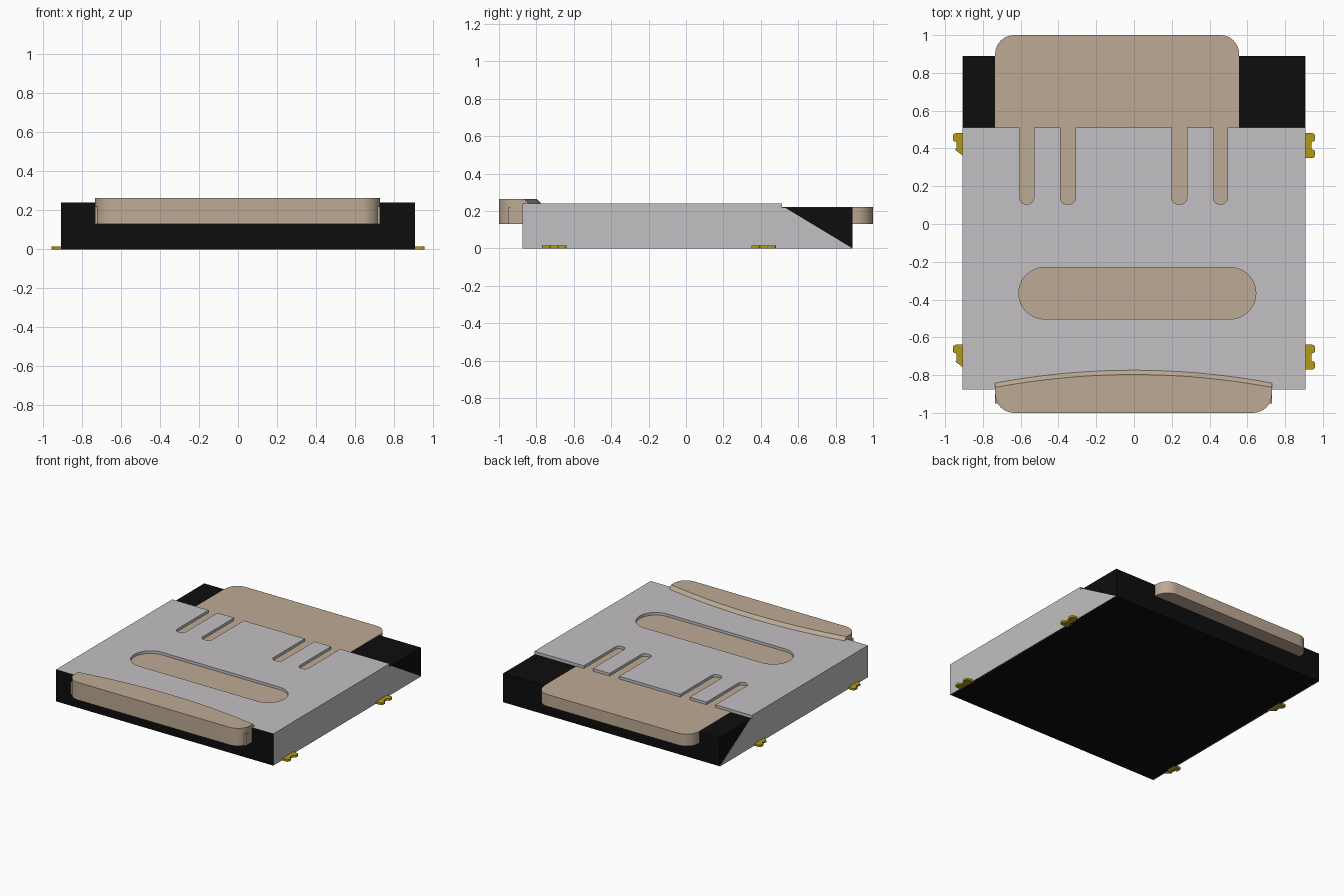
import bpy, bmesh, math
from mathutils import Vector

cube = bpy.data.objects.get("Cube")
if cube:
    bpy.data.objects.remove(cube, do_unlink=True)


def material(name, rgb):
    m = bpy.data.materials.new(name)
    m.use_nodes = True
    m.diffuse_color = (*rgb, 1)
    m.node_tree.nodes["Principled BSDF"].inputs["Base Color"].default_value = (*rgb, 1)
    return m


BLACK = material("black plastic", (0.004, 0.004, 0.004))
STEEL = material("brushed steel", (0.54, 0.53, 0.54))
TAN = material("tan card", (0.51, 0.40, 0.30))
GOLD = material("gold contact", (0.45, 0.32, 0.008))


def outline(corners, steps=8):
    """Square corners (x, y, optional radius) become a rounded outline."""
    pts, n = [], len(corners)
    for i, c in enumerate(corners):
        p = Vector(c[:2])
        r = c[2] if len(c) > 2 else 0
        if not r:
            pts.append(p)
            continue
        d1 = (Vector(corners[i - 1][:2]) - p).normalized()
        d2 = (Vector(corners[(i + 1) % n][:2]) - p).normalized()
        centre = p + r * (d1 + d2)
        for k in range(steps + 1):
            t = math.pi / 2 * k / steps
            pts.append(centre - r * (d2 * math.cos(t) + d1 * math.sin(t)))
    return pts


def finish(bm, name, mat, smooth=True):
    bmesh.ops.recalc_face_normals(bm, faces=bm.faces)
    mesh = bpy.data.meshes.new(name)
    bm.to_mesh(mesh)
    bm.free()
    mesh.materials.append(mat)
    ob = bpy.data.objects.new(name, mesh)
    bpy.context.collection.objects.link(ob)
    if smooth:
        bpy.ops.object.select_all(action='DESELECT')
        ob.select_set(True)
        bpy.context.view_layer.objects.active = ob
        bpy.ops.object.shade_smooth_by_angle(angle=math.radians(30))
    return ob


def plate(name, loops, z0, z1, mat, smooth=True):
    """Flat plate from an outline, with any further loops as holes."""
    bm = bmesh.new()
    for pts in loops:
        vs = [bm.verts.new((p[0], p[1], z0)) for p in pts]
        for a, b in zip(vs, vs[1:] + vs[:1]):
            bm.edges.new((a, b))
    bmesh.ops.triangle_fill(bm, edges=bm.edges[:], use_beauty=True, normal=(0, 0, 1))
    top = bmesh.ops.extrude_face_region(bm, geom=bm.faces[:])
    verts = [v for v in top["geom"] if isinstance(v, bmesh.types.BMVert)]
    bmesh.ops.translate(bm, verts=verts, vec=(0, 0, z1 - z0))
    return finish(bm, name, mat, smooth)


def loft(name, levels, mat, smooth=True):
    """Solid through equal-length loops of 3D points."""
    bm = bmesh.new()
    rings = [[bm.verts.new(p) for p in loop] for loop in levels]
    for lo, hi in zip(rings, rings[1:]):
        for i in range(len(lo)):
            bm.faces.new((lo[i - 1], lo[i], hi[i], hi[i - 1]))
    bm.faces.new(rings[0])
    bm.faces.new(rings[-1])
    return finish(bm, name, mat, smooth)


def blacken_front(ob):
    """The front edge of the shell is plastic-coloured."""
    ob.data.materials.append(BLACK)
    for f in ob.data.polygons:
        if f.normal.y < -0.9 and f.center.y < FRONT + 0.01:
            f.material_index = 1


W, FRONT, REAR, LIP = 0.905, -0.875, 0.89, 0.512
SEAT, TOP = 0.217, 0.24

# Plastic body
plate("socket_body", [[(-W, FRONT), (W, FRONT), (W, REAR), (-W, REAR)]], 0, SEAT, BLACK, False)

# Steel cover with four spring slots and one long window
edge = [(-W, FRONT), (W, FRONT), (W, LIP)]
for left, right in ((0.42, 0.495), (0.20, 0.28), (-0.39, -0.31), (-0.605, -0.53)):
    edge += [(right, LIP), (right, 0.105, 0.033), (left, 0.105, 0.033), (left, LIP)]
edge.append((-W, LIP))
window = [(-0.61, -0.503, 0.136), (0.645, -0.503, 0.136),
          (0.645, -0.23, 0.136), (-0.61, -0.23, 0.136)]
blacken_front(plate("steel_cover", [outline(edge), outline(window, 12)], SEAT - 0.003, TOP, STEEL))

# Steel side walls with a sloping rear edge
side = [(FRONT, 0), (REAR, 0), (0.53, SEAT), (LIP, SEAT), (LIP, TOP), (FRONT, TOP)]
for s, label in ((1, "left"), (-1, "right")):
    wall = loft(label + "_side_wall",
                [[(s * x, y, z) for y, z in side] for x in (W - 0.004, W + 0.003)], STEEL, False)
    blacken_front(wall)

# Memory card: narrow rear end, wide front end
card = [(-0.735, -0.95), (0.73, -0.95), (0.73, -0.1), (0.557, 0.05),
        (0.557, 1.0, 0.1), (-0.735, 1.0, 0.1)]
plate("card", [outline(card)], 0.13, 0.22, TAN)


# Raised finger grip with a curved, sloping rear edge
def grip_loop(z, centre_y):
    pts = outline([(-0.735, -0.86), (-0.735, -1.0, 0.1), (0.73, -1.0, 0.1), (0.73, -0.86)])[1:-1]
    for k in range(25):
        u = 1 - k / 12
        pts.append((0.7325 * u - 0.0025, centre_y - 0.068 * u * u))
    return [(p[0], p[1], z) for p in pts]


loft("card_grip", [grip_loop(0.13, -0.772), grip_loop(0.238, -0.772),
                   grip_loop(0.263, -0.797)], TAN)

# Solder contacts with a notched outer end
contact = [(0.89, -0.066), (0.958, -0.066, 0.015), (0.958, -0.022, 0.01), (0.94, -0.022, 0.008),
           (0.94, 0.022, 0.008), (0.958, 0.022, 0.01), (0.958, 0.066, 0.015), (0.89, 0.066)]
for s, label in ((1, "left"), (-1, "right")):
    for y, place in ((-0.705, "front"), (0.415, "rear")):
        pts = [(s * p[0], p[1] + y) for p in outline(contact, 4)]
        plate(f"{place}_{label}_contact", [pts], 0, 0.015, GOLD)
